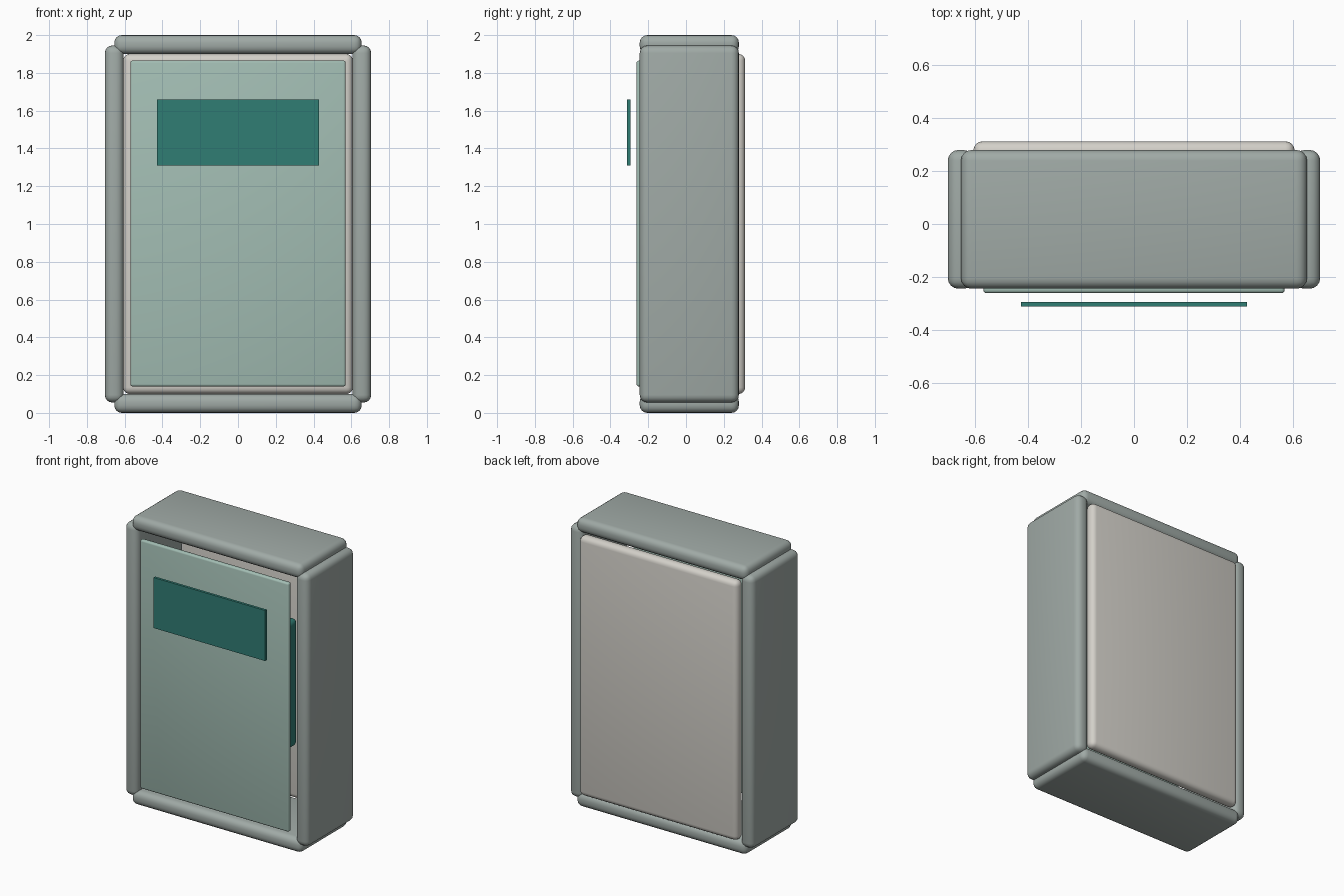
import bpy
import bmesh
import math

if "Cube" in bpy.data.objects:
    bpy.data.objects.remove(bpy.data.objects["Cube"])


def material(name, rgb):
    """Flat colour from 0-255 sRGB values."""
    def lin(c):
        c /= 255
        return c / 12.92 if c <= 0.04045 else ((c + 0.055) / 1.055) ** 2.4
    m = bpy.data.materials.new(name)
    m.diffuse_color = (*[lin(c) for c in rgb], 1)
    m.use_nodes = True
    m.node_tree.nodes["Principled BSDF"].inputs["Base Color"].default_value = m.diffuse_color
    return m


def box(name, xs, ys, zs, mat, bevel=0.0, segments=4):
    """Box between the given limits, with optional rounded edges."""
    me = bpy.data.meshes.new(name)
    bm = bmesh.new()
    bmesh.ops.create_cube(bm, size=1)
    for v in bm.verts:
        for i, (lo, hi) in enumerate((xs, ys, zs)):
            v.co[i] = hi if v.co[i] > 0 else lo
    if bevel:
        bmesh.ops.bevel(bm, geom=bm.edges[:], offset=bevel, segments=segments,
                        profile=0.5, affect='EDGES', clamp_overlap=True)
    bm.to_mesh(me)
    bm.free()
    me.materials.append(mat)
    ob = bpy.data.objects.new(name, me)
    bpy.context.collection.objects.link(ob)
    if bevel:
        bpy.ops.object.select_all(action='DESELECT')
        ob.select_set(True)
        bpy.context.view_layer.objects.active = ob
        bpy.ops.object.shade_smooth_by_angle(angle=math.radians(40))
    return ob


grey = material("frame grey", (160, 170, 166))
cream = material("back cream", (211, 208, 201))
mint = material("door mint", (163, 190, 180))
teal = material("dark teal", (48, 125, 116))

# Outer frame: two side walls, top and bottom
depth = (-0.245, 0.28)
for side, sx in (("left", -1), ("right", 1)):
    box(side + "_wall", sorted((sx * 0.605, sx * 0.705)), depth, (0.055, 1.945), grey, 0.04)
box("bottom_wall", (-0.655, 0.655), depth, (0.0, 0.1), grey, 0.04)
box("top_wall", (-0.655, 0.655), depth, (1.9, 2.0), grey, 0.04)

# Rounded back panel
box("back_panel", (-0.608, 0.608), (0.235, 0.313), (0.1, 1.9), cream, 0.035)

# Block inside the cabinet
box("inner_block", (-0.39, 0.39), (-0.02, 0.1), (0.56, 1.44), teal, 0.03)

# Front door and the plate in front of it
box("front_door", (-0.57, 0.57), (-0.262, -0.228), (0.14, 1.865), mint, 0.012, 3)
box("front_plate", (-0.428, 0.428), (-0.313, -0.295), (1.31, 1.66), teal)
